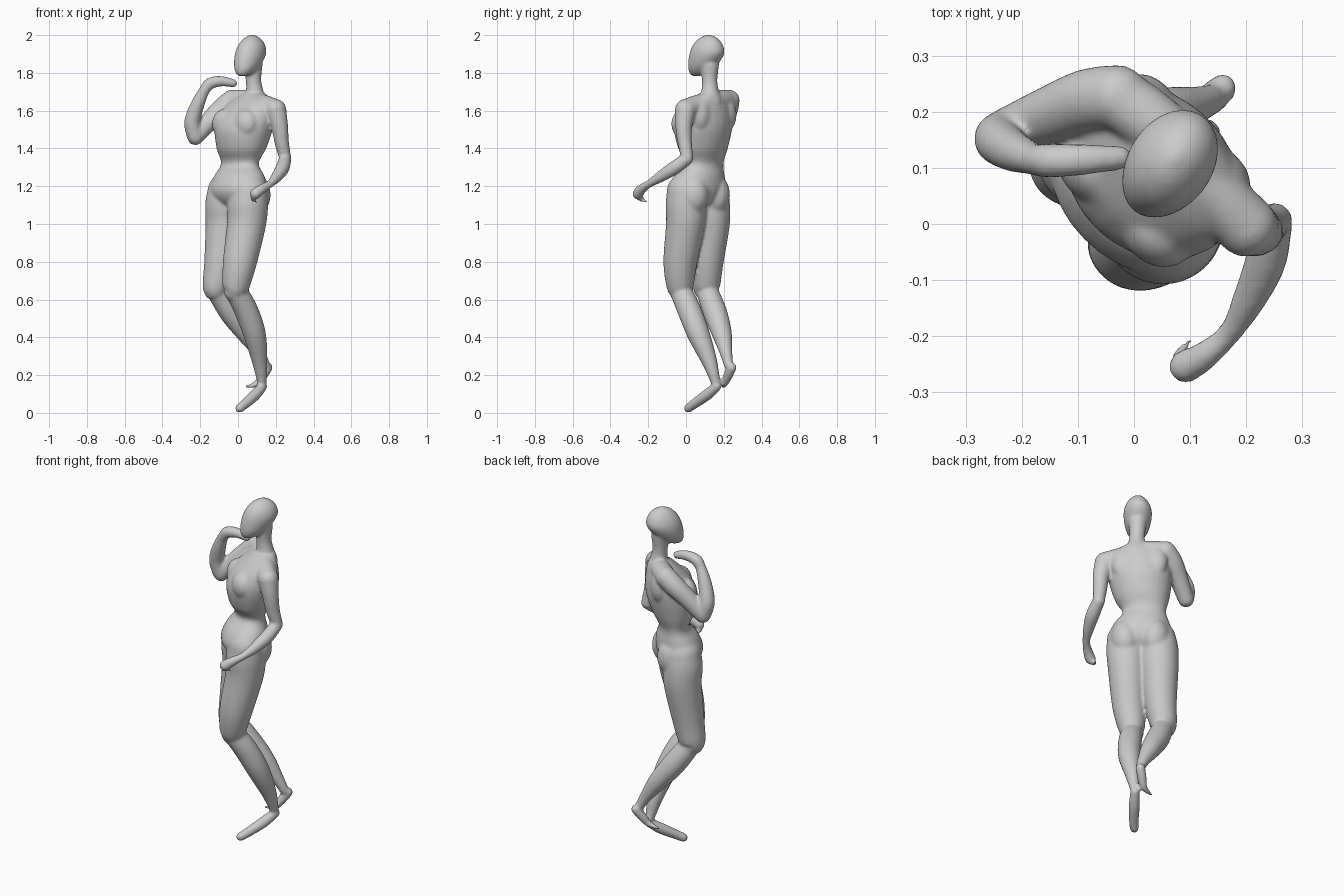
import bpy, bmesh, math
from mathutils import Vector, Matrix

SIDES = 28
bm = bmesh.new()


def spline(rows, steps=6):
    """Catmull-Rom through rows of equal-length numbers."""
    rows = [Vector(r) for r in rows]
    p = [rows[0]] + rows + [rows[-1]]
    out = []
    for i in range(1, len(p) - 2):
        for s in range(steps):
            t = s / steps
            a, b, c, d = p[i - 1:i + 3]
            out.append(0.5 * (2 * b + (c - a) * t + (2 * a - 5 * b + 4 * c - d) * t * t
                              + (3 * b - a - 3 * c + d) * t ** 3))
    return out + [rows[-1]]


def skin(rings):
    loops = [[bm.verts.new(v) for v in ring] for ring in rings]
    for lo, hi in zip(loops, loops[1:]):
        for i in range(SIDES):
            j = (i + 1) % SIDES
            bm.faces.new((lo[i], lo[j], hi[j], hi[i]))
    bm.faces.new(loops[0][::-1])
    bm.faces.new(loops[-1])


def ball(center, scale, angle=0):
    m = Matrix.Translation(center) @ Matrix.Rotation(angle, 4, 'Z') @ Matrix.Diagonal((*scale, 1))
    bmesh.ops.create_uvsphere(bm, u_segments=24, v_segments=16, radius=1, matrix=m)


def limb(rows):
    """Round tube through (x, y, z, radius) with ball ends."""
    pts = spline(rows)
    pos = [Vector(p[:3]) for p in pts]
    rings, side = [], None
    for i, c in enumerate(pos):
        t = (pos[min(i + 1, len(pos) - 1)] - pos[max(i - 1, 0)]).normalized()
        side = t.orthogonal() if side is None else side - t * side.dot(t)
        side.normalize()
        up = t.cross(side)
        r = pts[i][3]
        rings.append([c + r * (math.cos(a) * side + math.sin(a) * up)
                      for a in (math.tau * k / SIDES for k in range(SIDES))])
    skin(rings)
    for row in (rows[0], rows[-1]):
        ball(row[:3], (row[3],) * 3)


def trunk(rows, angle):
    """Level ellipses (x, y, z, half width, half depth) turned by angle."""
    ca, sa = math.cos(angle), math.sin(angle)
    rings = []
    for x, y, z, a, b in spline(rows):
        ring = []
        for k in range(SIDES):
            u, v = a * math.cos(math.tau * k / SIDES), b * math.sin(math.tau * k / SIDES)
            ring.append(Vector((x + u * ca - v * sa, y + u * sa + v * ca, z)))
        rings.append(ring)
    skin(rings)


TURN = math.radians(-45)

# torso from crotch to neck base
trunk([(0, .06, 1.08, .08, .05), (0, .06, 1.12, .14, .1), (0, .06, 1.18, .175, .125),
       (.007, .07, 1.25, .155, .112), (.01, .098, 1.32, .117, .08), (.018, .09, 1.40, .145, .116),
       (.03, .09, 1.50, .168, .138), (.045, .1, 1.58, .17, .122), (.07, .113, 1.645, .145, .085),
       (.088, .125, 1.69, .06, .055)], TURN)

# chest halves and shoulder blades
for s in (-1, 1):
    ball((-.015 + .055 * s, .045 - .055 * s, 1.53), (.075, .06, .08), TURN)
    ball((.09 + .065 * s, .15 - .065 * s, 1.58), (.06, .045, .09), TURN)

# neck
limb([(.09, .128, 1.64, .065), (.088, .127, 1.70, .047), (.082, .125, 1.76, .041),
      (.08, .125, 1.84, .05)])

# head
trunk([(.022, .052, 1.782, .012, .014), (.03, .063, 1.795, .038, .044), (.047, .085, 1.835, .064, .078),
       (.066, .11, 1.9, .076, .098), (.073, .116, 1.95, .064, .083), (.075, .119, 1.985, .038, .05),
       (.075, .119, 2.002, .008, .01)], math.radians(-32))

# shoulder girdle
limb([(-.03, .225, 1.655, .055), (.05, .165, 1.655, .055), (.13, .07, 1.635, .052), (.2, -.003, 1.605, .056)])

# right arm, raised
limb([(-.03, .227, 1.655, .057), (-.085, .22, 1.61, .056), (-.15, .195, 1.545, .051), (-.225, .165, 1.46, .043)])
limb([(-.228, .163, 1.465, .043), (-.242, .15, 1.54, .043), (-.215, .13, 1.63, .037), (-.178, .115, 1.71, .028)])
limb([(-.178, .115, 1.705, .028), (-.15, .113, 1.743, .031), (-.09, .115, 1.756, .028), (-.025, .118, 1.745, .022)])

# left arm, lowered
limb([(.2, -.003, 1.605, .056), (.22, -.012, 1.52, .045), (.232, -.006, 1.43, .038), (.25, .006, 1.35, .032)])
limb([(.25, .006, 1.345, .033), (.235, -.065, 1.295, .037), (.205, -.135, 1.25, .03), (.17, -.195, 1.213, .021),
      (.125, -.235, 1.185, .026), (.092, -.254, 1.16, .03)])
limb([(.09, -.255, 1.15, .022), (.08, -.235, 1.13, .013), (.1, -.205, 1.115, .006)])

# buttocks
for s in (-1, 1):
    ball((.025 + .056 * s, .085 - .056 * s, 1.155), (.083, .1, .115), TURN)

# thighs
limb([(.058, .0, 1.17, .102), (.052, .0, 1.1, .108), (.045, -.003, 1.0, .103), (.01, -.03, .8, .09),
      (-.012, -.032, .67, .072), (-.018, -.03, .645, .058)])
limb([(-.06, .12, 1.17, .102), (-.066, .125, 1.1, .108), (-.07, .13, 1.0, .102), (-.092, .112, .8, .087),
      (-.115, .108, .67, .073), (-.112, .112, .65, .06)])

# calves
limb([(-.012, -.028, .645, .058), (.04, .015, .55, .063), (.087, .065, .42, .06), (.115, .125, .27, .041),
      (.128, .16, .15, .023)])
limb([(-.108, .112, .645, .058), (-.035, .155, .53, .063), (.045, .19, .42, .053), (.11, .212, .32, .034),
      (.145, .225, .255, .025)])

# feet
limb([(.13, .163, .14, .025), (.09, .11, .095, .03), (.035, .04, .045, .026), (.008, .012, .024, .024)])
limb([(.158, .242, .24, .026), (.13, .222, .195, .025), (.1, .205, .155, .018), (.04, .195, .138, .007)])

# blend every part into one smooth figure
mesh = bpy.data.meshes.new("figure_body")
bm.to_mesh(mesh)
bm.free()
body = bpy.data.objects.new("figure_body", mesh)
bpy.context.collection.objects.link(body)
remesh = body.modifiers.new("blend", 'REMESH')
remesh.mode = 'VOXEL'
remesh.voxel_size = .008
remesh.use_smooth_shade = True
relax = body.modifiers.new("relax", 'SMOOTH')
relax.factor = .5
relax.iterations = 8
